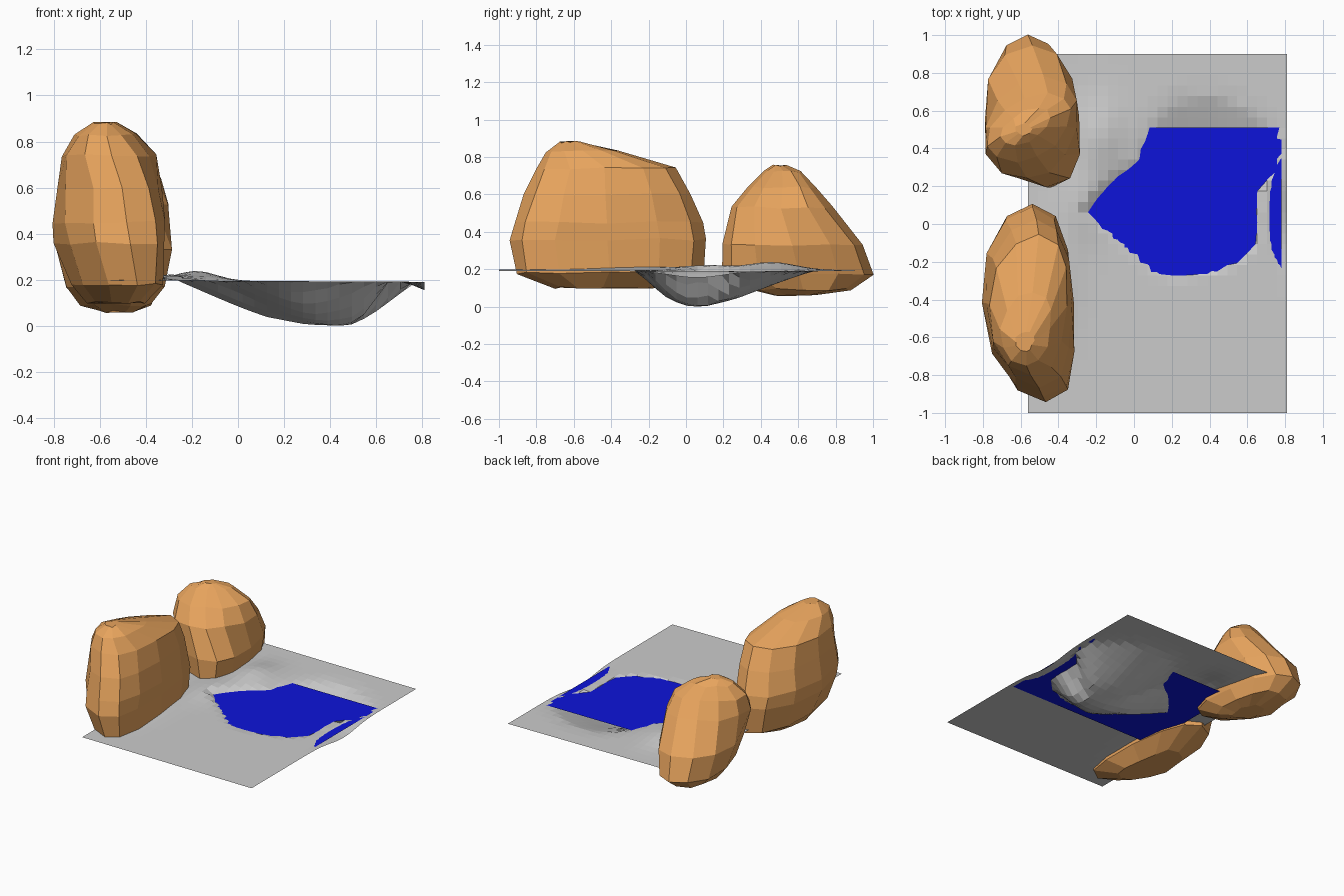
import bpy, bmesh, math, random
from mathutils import Vector

if "Cube" in bpy.data.objects:
    bpy.data.objects.remove(bpy.data.objects["Cube"])

random.seed(4)
WATER_Z, LAND_Z = 0.188, 0.195


def material(name, color):
    m = bpy.data.materials.new(name)
    m.diffuse_color = color
    m.use_nodes = True
    m.node_tree.nodes["Principled BSDF"].inputs["Base Color"].default_value = m.diffuse_color
    return m


def finish(bm, name, mat=None):
    me = bpy.data.meshes.new(name)
    bm.to_mesh(me)
    bm.free()
    ob = bpy.data.objects.new(name, me)
    bpy.context.collection.objects.link(ob)
    if mat:
        me.materials.append(mat)
    return ob


def lerp_table(table, v):
    for (a, fa), (b, fb) in zip(table, table[1:]):
        if v <= b:
            return fa + (fb - fa) * (v - a) / (b - a)
    return table[-1][1]


def bump(x, y, cx, cy, sx, sy):
    return math.exp(-((x - cx) / sx) ** 2 - ((y - cy) / sy) ** 2)


def grid(nx, ny, x0, x1, y0, y1, height):
    bm = bmesh.new()
    rows = []
    for j in range(ny + 1):
        y = y0 + (y1 - y0) * j / ny
        xs = [x0 + (x1 - x0) * i / nx for i in range(nx + 1)]
        rows.append([bm.verts.new((x, y, height(x, y))) for x in xs])
    for a, b in zip(rows, rows[1:]):
        for i in range(nx):
            bm.faces.new((a[i], a[i + 1], b[i + 1], b[i]))
    return bm


# Ground with a pond basin: shore radius by angle, depth by relative distance
CENTRE = (0.45, 0.07)
SHORE = [(0, .18), (30, .22), (45, .46), (60, .53), (75, .56), (90, .60),
         (110, .62), (120, .60), (135, .54), (150, .49), (165, .59), (180, .70),
         (195, .54), (210, .48), (230, .43), (250, .34), (270, .29), (300, .26),
         (330, .22), (360, .18)]
DEPTH = [(0, .0), (.2, .006), (.45, .04), (.63, .085), (1, WATER_Z), (1.1, LAND_Z)]


def ground_height(x, y):
    dx, dy = x - CENTRE[0], y - CENTRE[1]
    angle = math.degrees(math.atan2(dy, dx)) % 360
    t = math.hypot(dx, dy) / lerp_table(SHORE, angle)
    north = max(0, math.sin(math.radians(angle)))
    z = lerp_table(DEPTH, t ** (1.1 - .4 * north))      # shallower to the back
    if t > 1.02:
        z -= .005 * x
        z += .042 * bump(x, y, -.18, .46, .12, .18)
        z += .025 * bump(x, y, -.28, .12, .12, .2)
        z += .02 * bump(x, y, -.42, -.3, .12, .3)
        side = min(1, max(0, (x - .72) / .09))
        z -= .036 * side * math.exp(-((y - .06) / .2) ** 2)
    return z


finish(grid(26, 34, -.56, .81, -1, .9, ground_height), "ground")

# Water sheet
finish(grid(1, 1, -.42, .78, -.34, .51, lambda x, y: WATER_Z), "pond_water",
       material("water_blue", (.004, .007, .7, 1)))


# Boulders lofted through levels of (z, x0, x1, y0, y1, lean), bent in plan
def boulder(name, levels, bend, mat, sides=12):
    bm = bmesh.new()
    rings = []
    widest = max(v[4] - v[3] for v in levels)
    for z, x0, x1, y0, y1, lean in levels:
        ring = []
        scale = (y1 - y0) / widest
        for k in range(sides):
            a = math.tau * k / sides
            c, s = [math.copysign(abs(f) ** .92, f) for f in (math.cos(a), math.sin(a))]
            y = (y0 + y1) / 2 + s * (y1 - y0) / 2
            x = (x0 + x1) / 2 + c * (x1 - x0) / 2 + lean * s + scale * bend * s * s
            j = Vector([random.uniform(-.007, .007) for _ in range(3)])
            ring.append(bm.verts.new(Vector((x, y, z)) + j))
        rings.append(ring)
    for a, b in zip(rings, rings[1:]):
        for k in range(sides):
            n = (k + 1) % sides
            bm.faces.new((a[k], a[n], b[n], b[k]))
    bm.faces.new(rings[0][::-1])
    bm.faces.new(rings[-1])
    bmesh.ops.recalc_face_normals(bm, faces=bm.faces)
    finish(bm, name, mat)


stone = material("stone_orange", (.8, .37, .11, 1))
boulder("front_boulder", [
    (.10, -.66, -.42, -.70, -.18, -.03), (.18, -.73, -.34, -.91, .09, -.04),
    (.36, -.80, -.32, -.94, .10, -.035), (.45, -.81, -.32, -.92, .085, -.03),
    (.60, -.79, -.33, -.87, .02, -.01), (.74, -.77, -.36, -.80, -.06, .02),
    (.83, -.71, -.44, -.75, -.36, .02), (.88, -.63, -.53, -.67, -.57, 0)],
    .06, stone)
boulder("back_boulder", [
    (.06, -.60, -.45, .48, .70, -.02), (.09, -.68, -.38, .37, .88, -.04),
    (.17, -.75, -.34, .20, 1.0, -.06), (.33, -.79, -.29, .19, .94, -.04),
    (.53, -.79, -.31, .24, .78, .05), (.64, -.76, -.36, .33, .69, .08),
    (.72, -.69, -.46, .42, .61, .06), (.755, -.63, -.54, .47, .53, 0)],
    .04, stone)
